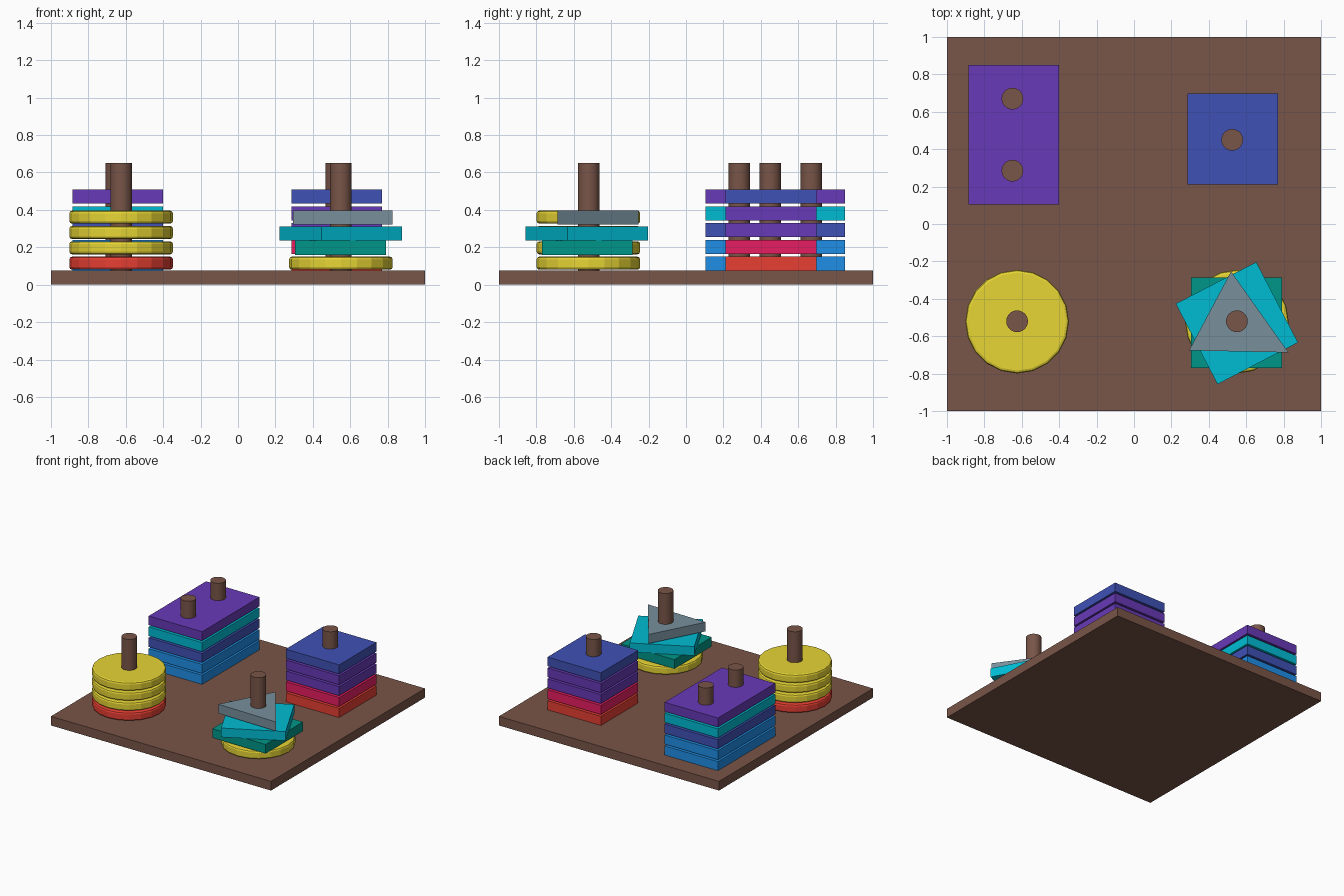
import bpy, bmesh, math
from mathutils import Matrix

cube = bpy.data.objects.get("Cube")
if cube:
    bpy.data.objects.remove(cube, do_unlink=True)


def material(name, hex_code):
    srgb = [int(hex_code[i:i + 2], 16) / 255 for i in (0, 2, 4)]
    rgb = [c / 12.92 if c <= 0.04045 else ((c + 0.055) / 1.055) ** 2.4 for c in srgb]
    mat = bpy.data.materials.new(name)
    mat.use_nodes = True
    mat.diffuse_color = (*rgb, 1)
    bsdf = next(n for n in mat.node_tree.nodes if n.type == 'BSDF_PRINCIPLED')
    bsdf.inputs["Base Color"].default_value = (*rgb, 1)
    return mat


MATS = {name: material(name, code) for name, code in {
    "brown": "795548", "yellow": "ffeb3b", "red": "f44336", "crimson": "e91e63",
    "purple": "673ab7", "indigo": "3f51b5", "blue": "2196f3", "cyan": "00bcd4",
    "teal": "009688", "grey": "78909c"}.items()}


def finish(bm, name, colour, smooth=False):
    mesh = bpy.data.meshes.new(name)
    bm.to_mesh(mesh)
    bm.free()
    mesh.materials.append(MATS[colour])
    obj = bpy.data.objects.new(name, mesh)
    bpy.context.collection.objects.link(obj)
    if smooth:
        bpy.ops.object.select_all(action='DESELECT')
        obj.select_set(True)
        bpy.context.view_layer.objects.active = obj
        bpy.ops.object.shade_smooth_by_angle(angle=math.radians(30))
    return obj


def plate(name, colour, x, y, z, w, d, h, turn=0):
    bm = bmesh.new()
    bmesh.ops.create_cube(bm, size=1, matrix=Matrix.Diagonal((w, d, h, 1)))
    obj = finish(bm, name, colour)
    obj.location = (x, y, z + h / 2)
    obj.rotation_euler.z = math.radians(turn)


def cylinder(name, colour, x, y, z, r, h, sides, bevel=0):
    bm = bmesh.new()
    bmesh.ops.create_cone(bm, cap_ends=True, segments=sides, radius1=r, radius2=r, depth=h)
    if bevel:
        rims = [e for e in bm.edges if abs(e.verts[0].co.z - e.verts[1].co.z) < h / 2]
        bmesh.ops.bevel(bm, geom=rims, offset=bevel, segments=2, profile=0.5, affect='EDGES')
    finish(bm, name, colour, smooth=not bevel).location = (x, y, z + h / 2)


def prism(name, colour, points, z, h):
    bm = bmesh.new()
    face = bm.faces.new([bm.verts.new((x, y, z)) for x, y in points])
    top = bmesh.ops.extrude_face_region(bm, geom=[face])["geom"]
    bmesh.ops.translate(bm, vec=(0, 0, h),
                        verts=[v for v in top if isinstance(v, bmesh.types.BMVert)])
    bmesh.ops.recalc_face_normals(bm, faces=bm.faces)
    finish(bm, name, colour)


FLOOR, THICK, SIDE = 0.075, 0.075, 0.485

# Board and pegs
plate("board", "brown", 0, 0, 0, 2, 2, FLOOR)
pegs = {"disc_peg": (-0.625, -0.52), "mixed_peg": (0.55, -0.52), "square_peg": (0.525, 0.45),
        "rectangle_peg_back": (-0.65, 0.67), "rectangle_peg_front": (-0.65, 0.285)}
for name, (x, y) in pegs.items():
    cylinder(name, "brown", x, y, FLOOR - 0.01, 0.058, 0.585, 24)

# Rectangle and square stacks
for i, colour in enumerate(["blue", "blue", "indigo", "cyan", "purple"]):
    plate(f"rectangle_{i + 1}", colour, -0.643, 0.478, FLOOR + i * 0.0895, SIDE, 0.745, THICK)
for i, colour in enumerate(["red", "crimson", "purple", "purple", "indigo"]):
    plate(f"square_{i + 1}", colour, 0.528, 0.455, FLOOR + i * 0.0895, SIDE, SIDE, THICK)

# Disc stack
for i, colour in enumerate(["red", "yellow", "yellow", "yellow"]):
    cylinder(f"disc_{i + 1}", colour, -0.625, -0.522, 0.08 + i * 0.082, 0.277, 0.07, 20, 0.015)

# Mixed stack
cylinder("mixed_disc", "yellow", 0.55, -0.522, 0.08, 0.277, 0.07, 20, 0.015)
plate("mixed_square", "teal", 0.548, -0.528, 0.16, SIDE, SIDE, THICK)
plate("mixed_turned_square", "cyan", 0.55, -0.53, 0.236, SIDE, SIDE, THICK, 27.4)
prism("mixed_triangle", "grey", [(0.519, -0.254), (0.294, -0.676), (0.826, -0.687)], 0.322, THICK)
